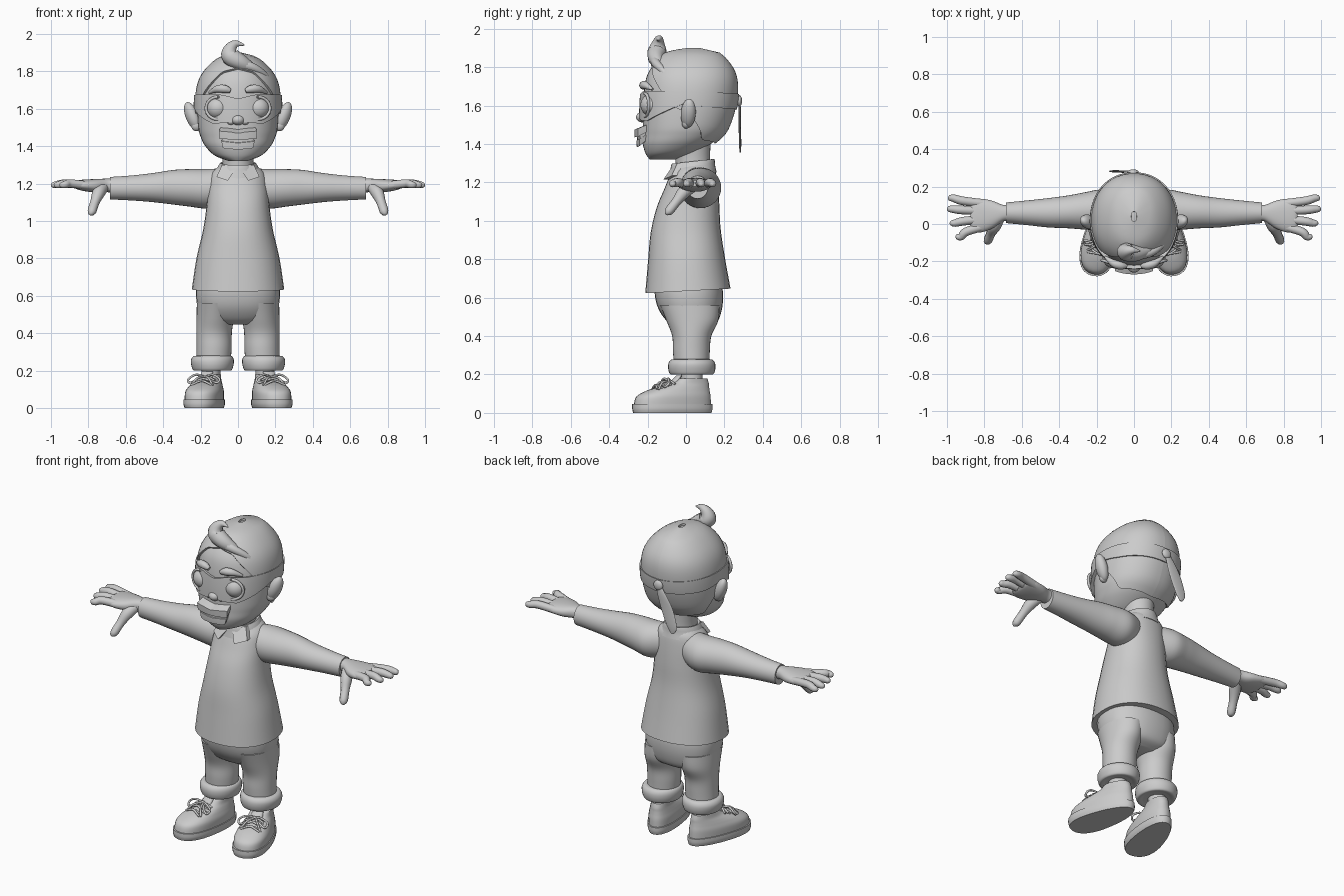
import bpy, math
from mathutils import Vector, Matrix

if bpy.data.objects.get("Cube"):
    bpy.data.objects.remove(bpy.data.objects["Cube"])

grey = bpy.data.materials.new("plain_grey")
grey.use_nodes = True
grey.diffuse_color = (0.6, 0.6, 0.6, 1)
grey.node_tree.nodes["Principled BSDF"].inputs["Base Color"].default_value = (0.6, 0.6, 0.6, 1)


def finish(ob, mirror=False, angle=40):
    """Colour, smooth and optionally mirror a part."""
    ob.data.materials.clear()
    ob.data.materials.append(grey)
    bpy.ops.object.select_all(action='DESELECT')
    ob.select_set(True)
    bpy.context.view_layer.objects.active = ob
    bpy.ops.object.shade_smooth_by_angle(angle=math.radians(angle))
    if mirror:
        ob.modifiers.new("mirror", 'MIRROR').use_mirror_merge = False
    return ob


def build(name, verts, faces, mirror=False, matrix=None, angle=40):
    me = bpy.data.meshes.new(name)
    me.from_pydata(verts, [], faces)
    if matrix:
        me.transform(matrix)
    ob = bpy.data.objects.new(name, me)
    bpy.context.collection.objects.link(ob)
    return finish(ob, mirror, angle)


def refine(rings, steps=5):
    """Smooth interpolation between the key rings."""
    out = []
    for i in range(len(rings) - 1):
        a, b, c, d = (rings[max(0, min(len(rings) - 1, k))] for k in (i - 1, i, i + 1, i + 2))
        for s in range(steps):
            t = s / steps
            out.append([0.5 * (2*q + (r - p)*t + (2*p - 5*q + 4*r - s4)*t*t + (3*q - p - 3*r + s4)*t**3)
                        for p, q, r, s4 in zip(a, b, c, d)])
    return out + [list(rings[-1])]


def rounded(a, power):
    c, s = math.cos(a), math.sin(a)
    return (math.copysign(abs(s) ** (2 / power), s), -math.copysign(abs(c) ** (2 / power), c))


def loft(name, rings, axis='z', power=2.0, taper=0, steps=5, tilt=0, n=32, **kw):
    """Skin rings (position, centre u, centre v, radius u, radius v) along an axis."""
    verts, faces = [], []
    rings = refine(rings, steps)
    for t, cu, cv, ru, rv in rings:
        for k in range(n):
            u, v = rounded(2 * math.pi * k / n, power)
            x, y = cu + ru * u * (1 - taper * v), cv + rv * v
            verts.append((x, y, t + tilt * v) if axis == 'z' else (t, x, y))
    for i in range(len(rings) - 1):
        for k in range(n):
            j = (k + 1) % n
            faces.append((i*n + k, i*n + j, i*n + n + j, i*n + n + k))
    faces.append(tuple(reversed(range(n))))
    faces.append(tuple(range((len(rings) - 1) * n, len(rings) * n)))
    return build(name, verts, faces, **kw)


def ball(name, centre, radii, rot=(0, 0, 0), mirror=False):
    bpy.ops.mesh.primitive_uv_sphere_add(segments=28, ring_count=16)
    ob = bpy.context.object
    ob.name = name
    turn = Matrix.Rotation(rot[2], 4, 'Z') @ Matrix.Rotation(rot[1], 4, 'Y') @ Matrix.Rotation(rot[0], 4, 'X')
    ob.data.transform(Matrix.Translation(centre) @ turn @ Matrix.Diagonal((*radii, 1)))
    return finish(ob, mirror, 180)


def tube(name, points, radii, mirror=False, matrix=None):
    """Tapered tube through points."""
    cu = bpy.data.curves.new(name, 'CURVE')
    cu.dimensions, cu.bevel_depth, cu.bevel_resolution = '3D', 1, 3
    cu.use_fill_caps = True
    sp = cu.splines.new('POLY')
    pts = refine([(*p, r) for p, r in zip(points, radii)], 5)
    sp.points.add(len(pts) - 1)
    for sp_pt, p in zip(sp.points, pts):
        sp_pt.co, sp_pt.radius = (*p[:3], 1), max(p[3], 0.001)
    ob = bpy.data.objects.new(name, cu)
    bpy.context.collection.objects.link(ob)
    bpy.ops.object.select_all(action='DESELECT')
    ob.select_set(True)
    bpy.context.view_layer.objects.active = ob
    bpy.ops.object.convert(target='MESH')
    ob = bpy.context.object
    if matrix:
        ob.data.transform(matrix)
    return finish(ob, mirror, 60)


# Head
HEAD = [(1.32, 0, -.12, .05, .07), (1.35, 0, -.085, .125, .125), (1.4, 0, -.048, .175, .177),
        (1.45, 0, -.018, .2, .207), (1.5, 0, -.003, .212, .222), (1.6, 0, .013, .218, .237),
        (1.7, 0, .022, .213, .238), (1.77, 0, .025, .19, .222), (1.83, 0, .028, .142, .18),
        (1.87, 0, .035, .085, .125), (1.89, 0, .04, .01, .02)]
HEAD_FINE = refine(HEAD, 6)
CORE = Vector((0, .03, 1.6))
loft("head", HEAD, power=2.15, steps=6, n=40, angle=80)


def on_head(a, z, off):
    for r, s in zip(HEAD_FINE, HEAD_FINE[1:]):
        if z <= s[0]:
            break
    t = max(0, min(1, (z - r[0]) / (s[0] - r[0])))
    _, _, cy, ru, rv = (p + (q - p) * t for p, q in zip(r, s))
    u, v = rounded(a, 2.15)
    p = Vector((ru * u, cy + rv * v, z))
    return p + (p - CORE).normalized() * off


def steps_at(keys, a):
    """Piecewise linear edge height by angle from the front."""
    a = abs(a)
    for (a0, z0), (a1, z1) in zip(keys, keys[1:]):
        if a <= a1:
            return z0 + (z1 - z0) * (a - a0) / (a1 - a0)
    return keys[-1][1]


def shell(name, low, high, off, reach=math.pi, rows=10, cols=64):
    """Raised patch that follows the head."""
    verts, faces = [], []
    for c in range(cols + 1):
        a = -reach + 2 * reach * c / cols
        lo, hi = steps_at(low, a), steps_at(high, a)
        side = reach < 3 and c in (0, cols)
        for r in range(-1, rows + 2):
            z = lo + (hi - lo) * max(0, min(rows, r)) / rows
            verts.append(on_head(a, z, -.01 if side or r in (-1, rows + 1) else off))
    m = rows + 3
    for c in range(cols):
        for r in range(m - 1):
            faces.append((c*m + r, c*m + m + r, c*m + m + r + 1, c*m + r + 1))
    return build(name, verts, faces)


# Hair, eye band with its hanging tail
shell("hair_cap", [(0, 1.81), (.45, 1.79), (.85, 1.7), (1.25, 1.6), (1.6, 1.56), (2.1, 1.43), (3.2, 1.41)],
      [(0, 1.889), (4, 1.889)], .012, rows=20)
tube("hair_curl", [(.1, -.13, 1.8), (.02, -.155, 1.845), (-.04, -.15, 1.88), (-.04, -.145, 1.92),
                   (-.01, -.14, 1.947), (.035, -.145, 1.94)], [.02, .042, .05, .036, .02, .003])
tube("hair_sweep", [(.0, -.16, 1.84), (.08, -.155, 1.82), (.15, -.11, 1.77), (.195, -.05, 1.69)],
     [.03, .024, .018, .006])
shell("eye_band", [(0, 1.545), (.2, 1.53), (.6, 1.525), (1.0, 1.56), (1.5, 1.61), (2, 1.59), (3.2, 1.58)],
      [(0, 1.65), (.35, 1.67), (1.2, 1.67), (3.2, 1.655)], .019)
ball("band_knot", (-.005, .277, 1.625), (.03, .015, .03))
loft("band_tail", [(1.355, -.105, .282, .01, .003), (1.4, -.1, .282, .035, .006), (1.5, -.065, .28, .042, .006),
                   (1.58, -.03, .28, .03, .006), (1.64, 0, .275, .012, .006)])

# Face
ball("eye", (.107, -.175, 1.603), (.062, .062, .06), mirror=True)
rim = [(.107 + .064 * math.sin(k * math.pi / 8), -.214 + .02 * abs(math.sin(k * math.pi / 8)),
        1.603 + .06 * math.cos(k * math.pi / 8)) for k in range(17)]
tube("eye_rim", rim, [.008] * 17, True)
tube("eyebrow", [(.04, -.225, 1.695), (.07, -.222, 1.705), (.11, -.21, 1.705), (.155, -.175, 1.685)],
     [.012, .022, .02, .006], True)
ball("nose", (0, -.225, 1.54), (.035, .035, .028))
ball("nostril", (.037, -.215, 1.53), (.022, .022, .017), mirror=True)
shell("upper_lip", [(0, 1.458), (.5, 1.462)], [(0, 1.488), (.15, 1.494), (.5, 1.5)], .048, .44, 4, 20)
shell("teeth", [(0, 1.435), (.5, 1.44)], [(0, 1.465), (.5, 1.47)], .034, .4, 3, 20)
shell("lower_lip", [(0, 1.405), (.3, 1.408), (.5, 1.42)], [(0, 1.437), (.5, 1.448)], .038, .42, 4, 20)
ball("ear", (.245, .012, 1.56), (.034, .04, .08), (-.25, .3, -.5), True)
ball("ear_lobe", (.222, 0, 1.51), (.028, .022, .03), mirror=True)

# Neck and shirt
loft("neck", [(1.2, 0, .04, .09, .09), (1.32, 0, .035, .082, .09), (1.44, 0, .03, .095, .1)])
loft("shirt", [(.635, 0, .01, .247, .222), (.8, 0, .002, .222, .2), (.95, 0, -.002, .187, .182),
               (1.08, 0, .01, .168, .163), (1.18, 0, .026, .16, .138), (1.25, 0, .035, .145, .118),
               (1.285, 0, .037, .11, .098), (1.3, 0, .037, .08, .08)], power=2.2, tilt=.012)
loft("sleeve", [(.08, .06, 1.18, .09, .1), (.17, .075, 1.172, .108, .106), (.26, .07, 1.177, .1, .1),
                (.35, .065, 1.18, .088, .092), (.46, .06, 1.178, .078, .077), (.58, .06, 1.176, .065, .066),
                (.685, .06, 1.175, .055, .06)], axis='x', mirror=True)
loft("collar", [(1.24, 0, .035, .14, .125), (1.275, 0, .035, .115, .117), (1.31, 0, .037, .095, .11),
                (1.3, 0, .037, .08, .085)], tilt=.012, steps=3)
flap = [(.008, -.07, 1.285), (.085, -.045, 1.3), (.115, -.075, 1.235), (.055, -.118, 1.215)]
flap_back = [(x, y + .03, z) for x, y, z in flap]
build("collar_flap", flap + flap_back, [(0, 3, 2, 1), (4, 5, 6, 7)] +
      [(k, (k + 1) % 4, (k + 1) % 4 + 4, k + 4) for k in range(4)], mirror=True)

# Hands
loft("palm", [(.66, .06, 1.185, .045, .04), (.7, .058, 1.19, .044, .036), (.76, .05, 1.188, .075, .036),
              (.82, .045, 1.19, .09, .031), (.86, .045, 1.193, .085, .024), (.875, .045, 1.194, .07, .015)],
     axis='x', power=2.3, mirror=True)
for label, y0, y1, tip in (("little", .11, .138, .995), ("ring", .07, .08, 1.0),
                           ("middle", .025, .005, .985), ("index", -.015, -.068, .955)):
    mid = (.84 + tip) / 2
    tube(label + "_finger", [(.81, y0, 1.19), (mid, (y0 + y1) / 2, 1.2), (tip - .03, y1, 1.194),
                             (tip - .008, y1, 1.191), (tip, y1, 1.19)], [.023, .023, .02, .014, .004], True)
tube("thumb", [(.72, .035, 1.18), (.745, -.01, 1.15), (.765, -.05, 1.1), (.78, -.085, 1.055),
               (.786, -.097, 1.038), (.788, -.1, 1.03)], [.03, .034, .025, .024, .016, .004], True)

# Trousers
loft("hips", [(.445, 0, .03, .1, .08), (.475, 0, .033, .185, .13), (.54, 0, .022, .216, .165),
              (.62, 0, .015, .225, .178), (.7, 0, .01, .215, .17)], power=2.3, angle=80)
loft("trouser_leg", [(.22, .132, .03, .09, .09), (.32, .128, .028, .094, .096), (.4, .128, .03, .095, .102),
                     (.48, .122, .033, .1, .135), (.56, .115, .02, .105, .155)], mirror=True)
loft("trouser_cuff", [(.205, .137, .03, .07, .08), (.2, .137, .03, .1, .11), (.225, .137, .03, .112, .122),
                      (.255, .137, .03, .115, .122), (.275, .135, .03, .105, .11), (.28, .133, .03, .085, .09)],
     mirror=True, angle=60)
loft("ankle", [(.1, .147, .03, .05, .055), (.26, .142, .03, .05, .055)], mirror=True)

# Shoes, turned slightly outward
turn = Matrix.Translation((.172, -.07, 0)) @ Matrix.Rotation(math.radians(14), 4, 'Z')
shoe = dict(taper=.2, power=2.3, mirror=True, matrix=turn)
loft("shoe_sole", [(0, 0, 0, .09, .208), (.02, 0, 0, .096, .213), (.045, 0, 0, .096, .213)], **shoe)
loft("shoe_upper", [(.04, 0, 0, .09, .205), (.085, 0, .006, .09, .197), (.115, 0, .03, .08, .168),
                    (.135, 0, .06, .07, .135), (.155, 0, .09, .06, .103), (.18, 0, .105, .056, .08)],
     angle=60, **shoe)
loft("shoe_tongue", [(.12, 0, -.02, .03, .03), (.16, 0, .01, .035, .025), (.195, 0, .035, .03, .012)],
     mirror=True, matrix=turn)
for row in range(3):
    y, z = -.09 + row * .035, .137 + row * .012
    for s in (-1, 1):
        tube("lace", [(-.055 * s, y + .02, z - .012), (0, y, z + .008), (.055 * s, y - .005, z - .014)],
             [.006] * 3, True, turn)
for s in (-1, 1):
    tube("bow_loop", [(0, -.01, .165), (.045 * s, -.035, .178), (.085 * s, -.04, .155), (.075 * s, -.06, .135),
                      (.035 * s, -.045, .15), (0, -.01, .165)], [.006] * 6, True, turn)
    tube("bow_end", [(0, -.01, .165), (.03 * s, -.06, .16), (.06 * s, -.09, .12)], [.006] * 3, True, turn)
